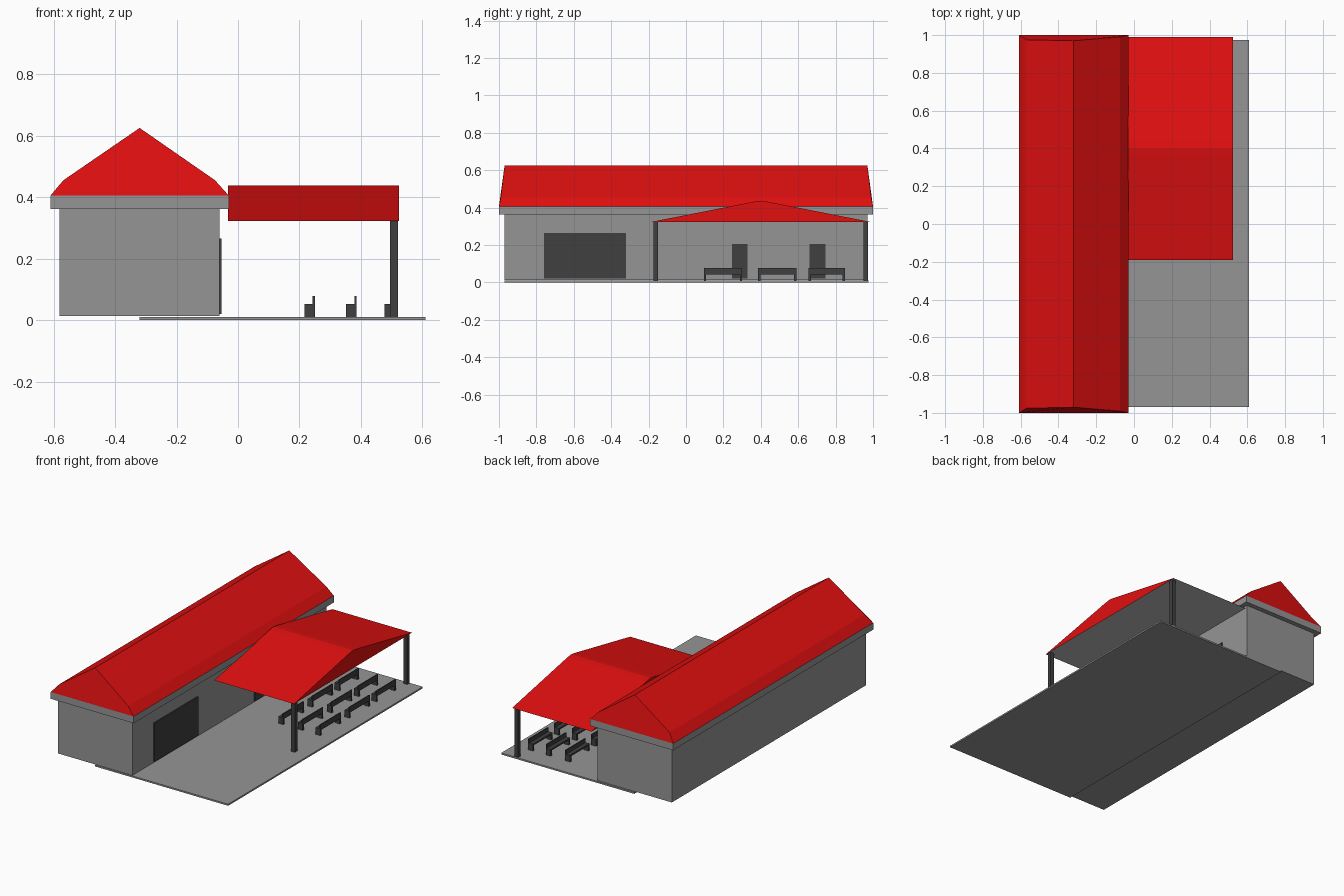
import bpy

cube = bpy.data.objects.get("Cube")
if cube:
    bpy.data.objects.remove(cube, do_unlink=True)


def material(name, r, g, b):
    mat = bpy.data.materials.new(name)
    mat.use_nodes = True
    mat.diffuse_color = (r, g, b, 1)
    mat.node_tree.nodes["Principled BSDF"].inputs["Base Color"].default_value = (r, g, b, 1)
    return mat


red = material("roof red", 0.75, 0.005, 0.005)
grey = material("concrete grey", 0.3, 0.3, 0.3)
dark = material("dark grey", 0.05, 0.05, 0.05)
pale = material("soffit grey", 0.5, 0.5, 0.5)


def mesh_object(name, verts, faces, *mats):
    mesh = bpy.data.meshes.new(name)
    mesh.from_pydata(verts, [], faces)
    for mat in mats:
        mesh.materials.append(mat)
    obj = bpy.data.objects.new(name, mesh)
    bpy.context.collection.objects.link(obj)
    return obj


def loft(name, start, end, *mats):
    """Closed solid between two matching outlines."""
    n = len(start)
    faces = [(i, (i + 1) % n, n + (i + 1) % n, n + i) for i in range(n)]
    faces += [tuple(reversed(range(n))), tuple(range(n, 2 * n))]
    return mesh_object(name, start + end, faces, *mats)


def box(name, x, y, z, mat):
    ends = [[(px, y[0], z[0]), (px, y[1], z[0]), (px, y[1], z[1]), (px, y[0], z[1])] for px in x]
    return loft(name, ends[0], ends[1], mat)


# Ground slab, main building and eave band
box("terrace_slab", (-0.32, 0.61), (-0.97, 0.975), (0, 0.01), grey)
box("building_walls", (-0.58, -0.06), (-0.97, 0.97), (0.013, 0.37), grey)
box("eave_band", (-0.61, -0.03), (-1, 1), (0.362, 0.405), grey)

# Main roof: flared eaves, ends leaning slightly inward
outline = [(-0.61, 1, 0.405), (-0.03, 1, 0.405), (-0.075, 0.99, 0.455),
           (-0.32, 0.97, 0.625), (-0.568, 0.975, 0.455)]
loft("main_roof", [(x, -y, z) for x, y, z in outline], outline, red)

# Canopy roof: shallow gable with a softened ridge and a pale underside
gable = [(-0.19, 0.323), (0.99, 0.323), (0.44, 0.431), (0.4, 0.437), (0.36, 0.431)]
canopy = loft("canopy_roof", [(-0.033, y, z) for y, z in gable],
              [(0.524, y, z) for y, z in gable], red, pale)
canopy.data.polygons[0].material_index = 1

# Canopy columns
for side, y in (("front", -0.175), ("back", 0.948)):
    box(side + "_column", (0.494, 0.52), (y, y + 0.025), (0.01, 0.324), dark)

# Window and doors as thin plates on the terrace wall
for name, y0, y1, top in (("window", -0.76, -0.32, 0.265),
                          ("front_door", 0.245, 0.33, 0.205),
                          ("back_door", 0.66, 0.745, 0.205)):
    box(name, (-0.061, -0.053), (y0, y1), (0.02, top), dark)

# Three rows of three benches
for row, x in enumerate((0.216, 0.352, 0.476)):
    for col, (y0, y1) in enumerate(((0.095, 0.3), (0.385, 0.59), (0.655, 0.85))):
        label = f"bench_{row}_{col}_"
        box(label + "seat", (x, x + 0.034), (y0, y1), (0.043, 0.053), dark)
        box(label + "back", (x + 0.027, x + 0.034), (y0, y1), (0.05, 0.078), dark)
        for end, y in (("front_leg", y0), ("back_leg", y1 - 0.012)):
            box(label + end, (x, x + 0.034), (y, y + 0.012), (0.01, 0.045), dark)
